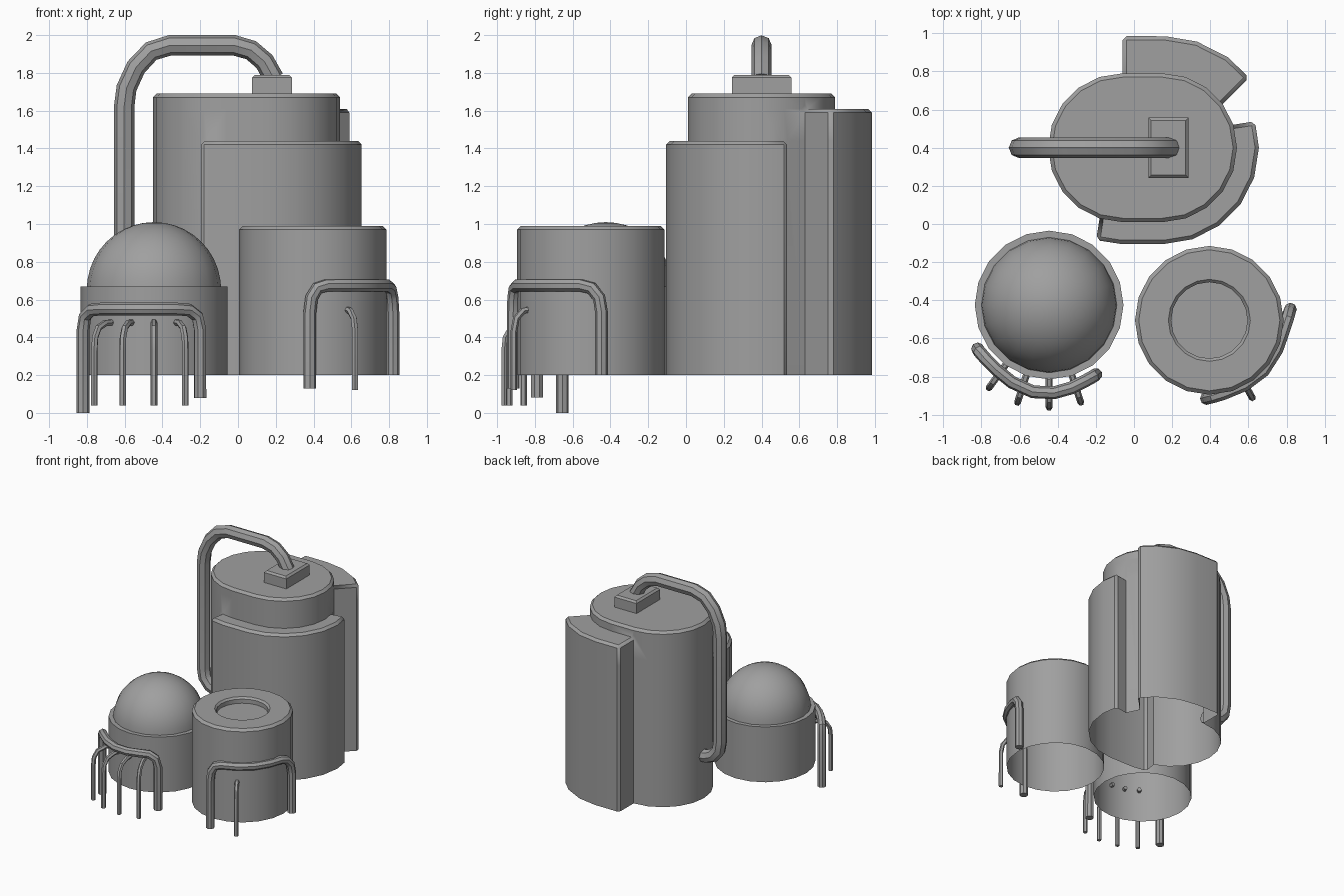
import bpy, bmesh
from math import radians, sin, cos, pi
from mathutils import Vector

cube = bpy.data.objects.get("Cube")
if cube:
    bpy.data.objects.remove(cube)

SIDES = 20
STEP = 2 * pi / SIDES
BASE = 0.2

grey = bpy.data.materials.new("plain_grey")
grey.use_nodes = True
grey.diffuse_color = (0.35, 0.35, 0.35, 1)
grey.node_tree.nodes["Principled BSDF"].inputs["Base Color"].default_value = grey.diffuse_color


def finish(name, data):
    """Link an object, give it the grey and shade it."""
    obj = bpy.data.objects.new(name, data)
    bpy.context.scene.collection.objects.link(obj)
    data.materials.append(grey)
    bpy.ops.object.select_all(action='DESELECT')
    obj.select_set(True)
    bpy.context.view_layer.objects.active = obj
    if obj.type == 'CURVE':
        bpy.ops.object.convert(target='MESH')
    bpy.ops.object.shade_smooth_by_angle(angle=radians(30))
    return bpy.context.object


def to_mesh(name, bm):
    mesh = bpy.data.meshes.new(name)
    bm.to_mesh(mesh)
    bm.free()
    return finish(name, mesh)


def lathe(name, centre, profile):
    """Spin a radius/height profile round a vertical axis, open at the bottom."""
    bm = bmesh.new()
    verts = [bm.verts.new((r, 0, z)) for r, z in profile]
    edges = [bm.edges.new(pair) for pair in zip(verts, verts[1:])]
    bmesh.ops.spin(bm, geom=verts + edges, cent=(0, 0, 0), axis=(0, 0, 1),
                   angle=2 * pi, steps=SIDES, use_merge=True)
    bmesh.ops.remove_doubles(bm, verts=bm.verts, dist=0.0005)
    bmesh.ops.recalc_face_normals(bm, faces=bm.faces)
    bmesh.ops.translate(bm, verts=bm.verts, vec=(*centre, 0))
    return to_mesh(name, bm)


def pipe(name, points, radius, rounding=2):
    """Sweep a faceted tube along points."""
    curve = bpy.data.curves.new(name, 'CURVE')
    curve.dimensions = '3D'
    curve.bevel_depth = radius
    curve.bevel_resolution = rounding
    curve.use_fill_caps = True
    spline = curve.splines.new('POLY')
    spline.points.add(len(points) - 1)
    for p, co in zip(spline.points, points):
        p.co = (*co, 1)
    return finish(name, curve)


def radial_pipe(name, centre, degrees, path):
    """Thin pipe leaving a tank wall at an angle, path given as radius/height."""
    c, s = cos(radians(degrees)), sin(radians(degrees))
    pipe(name, [(centre[0] + r * c, centre[1] + r * s, z) for r, z in path], 0.018, 1)


# Domed tank
dome_centre = (-0.445, -0.425)
dome = [(0.355 * cos(a * pi / 20), 0.655 + 0.355 * sin(a * pi / 20)) for a in range(1, 11)]
lathe("domed_tank", dome_centre, [(0.39, BASE), (0.39, 0.67), (0.355, 0.67)] + dome)

# Short tank with a round recess in its lid
short_centre = (0.395, -0.505)
lathe("short_tank", short_centre,
      [(0.39, BASE), (0.39, 0.97), (0.37, 0.99), (0.215, 0.99), (0.2, 0.975), (0.2, 0.94), (0, 0.94)])

# Tall tank: stretched round outline in stacked bands
bm = bmesh.new()
half = SIDES // 2
outline = [(0.15 + 0.39 * cos(i * STEP), 0.4 + 0.39 * sin(i * STEP)) for i in range(-5, half - 4)]
outline += [(-0.06 + 0.39 * cos(i * STEP), 0.4 + 0.39 * sin(i * STEP)) for i in range(5, SIDES - 4)]
levels = (BASE, 1.44, 1.61, 1.69)
rings = [[bm.verts.new((x, y, z)) for x, y in outline] for z in levels]
count = len(outline)
bands = [[bm.faces.new((lo[i], lo[(i + 1) % count], hi[(i + 1) % count], hi[i]))
          for i in range(count)] for lo, hi in zip(rings, rings[1:])]
bm.faces.new(rings[-1])


def raise_panel(faces, depth):
    """Pull wall faces outwards into a hollow thick panel."""
    out = bmesh.ops.extrude_face_region(bm, geom=faces)["geom"]
    raised = {g for g in out if isinstance(g, bmesh.types.BMFace)}
    moves = {}
    for f in raised:
        f.normal_update()
        for v in f.verts:
            moves[v] = moves.get(v, Vector()) + f.normal
    for v, n in moves.items():
        v.co += n.normalized() * depth
    bmesh.ops.delete(bm, geom=[f for f in faces if f.is_valid], context='FACES')
    floor = [f for f in bm.faces if all(v.co.z < BASE + 0.01 for v in f.verts)]
    bmesh.ops.delete(bm, geom=floor, context='FACES')


# Front panel, then the taller back panel
front = [bands[0][i] for i in (-1, -2)] + [bands[0][i] for i in range(6)]
back = [bands[b][i] for b in (0, 1) for i in range(7, 11)]
raise_panel(front, 0.115)
raise_panel(back, 0.195)
bmesh.ops.recalc_face_normals(bm, faces=bm.faces)
weight = bm.edges.layers.float.new("bevel_weight_edge")
for e in bm.edges:
    if len(e.link_faces) == 2 and e.calc_face_angle_signed() > 0.6:
        e[weight] = 1
tall = to_mesh("tall_tank", bm)
bevel = tall.modifiers.new("Bevel", 'BEVEL')
bevel.width = 0.02
bevel.segments = 1
bevel.limit_method = 'WEIGHT'

# Box where the large pipe meets the tall tank
bm = bmesh.new()
bmesh.ops.create_cube(bm, size=1)
bmesh.ops.scale(bm, vec=(0.21, 0.315, 0.11), verts=bm.verts)
bmesh.ops.translate(bm, vec=(0.18, 0.4, 1.735), verts=bm.verts)
top = [e for e in bm.edges if all(v.co.z > 1.75 for v in e.verts)]
bmesh.ops.bevel(bm, geom=top, offset=0.015, segments=1, affect='EDGES')
to_mesh("pipe_box", bm)

# Large pipe from the lid down into the side
large = [(-0.4, 0.56), (-0.48, 0.565), (-0.54, 0.59), (-0.59, 0.65), (-0.603, 0.73), (-0.603, 1.62),
         (-0.59, 1.72), (-0.54, 1.83), (-0.46, 1.915), (-0.36, 1.946), (-0.02, 1.946),
         (0.07, 1.92), (0.14, 1.86), (0.19, 1.77)]
pipe("large_pipe", [(x, 0.4, z) for x, z in large], 0.054)

# Bent rails round the two small tanks
pipe("domed_tank_rail",
     [(-0.82, -0.655, 0), (-0.82, -0.655, 0.44), (-0.81, -0.67, 0.51), (-0.775, -0.71, 0.545),
      (-0.72, -0.765, 0.55), (-0.64, -0.83, 0.55), (-0.53, -0.88, 0.55), (-0.42, -0.885, 0.55),
      (-0.33, -0.86, 0.55), (-0.26, -0.825, 0.545), (-0.215, -0.8, 0.51), (-0.2, -0.79, 0.44),
      (-0.2, -0.79, 0.08)], 0.034)
pipe("short_tank_rail",
     [(0.38, -0.915, 0.13), (0.38, -0.915, 0.53), (0.39, -0.912, 0.61), (0.42, -0.905, 0.66),
      (0.47, -0.89, 0.675), (0.58, -0.845, 0.675), (0.68, -0.77, 0.675), (0.75, -0.66, 0.675),
      (0.785, -0.56, 0.675), (0.805, -0.5, 0.66), (0.815, -0.46, 0.61), (0.82, -0.447, 0.53),
      (0.82, -0.447, 0.2)], 0.034)

# Thin pipes
bend = [(0.36, 0.48), (0.44, 0.475), (0.5, 0.45), (0.53, 0.4), (0.537, 0.33), (0.537, 0.04)]
for n, degrees in enumerate((234, 252, 270, 288)):
    radial_pipe(f"domed_tank_thin_pipe_{n + 1}", dome_centre, degrees, bend)
radial_pipe("short_tank_thin_pipe", short_centre, 299,
            [(0.35, 0.55), (0.41, 0.54), (0.45, 0.5), (0.465, 0.43), (0.465, 0.12)])
